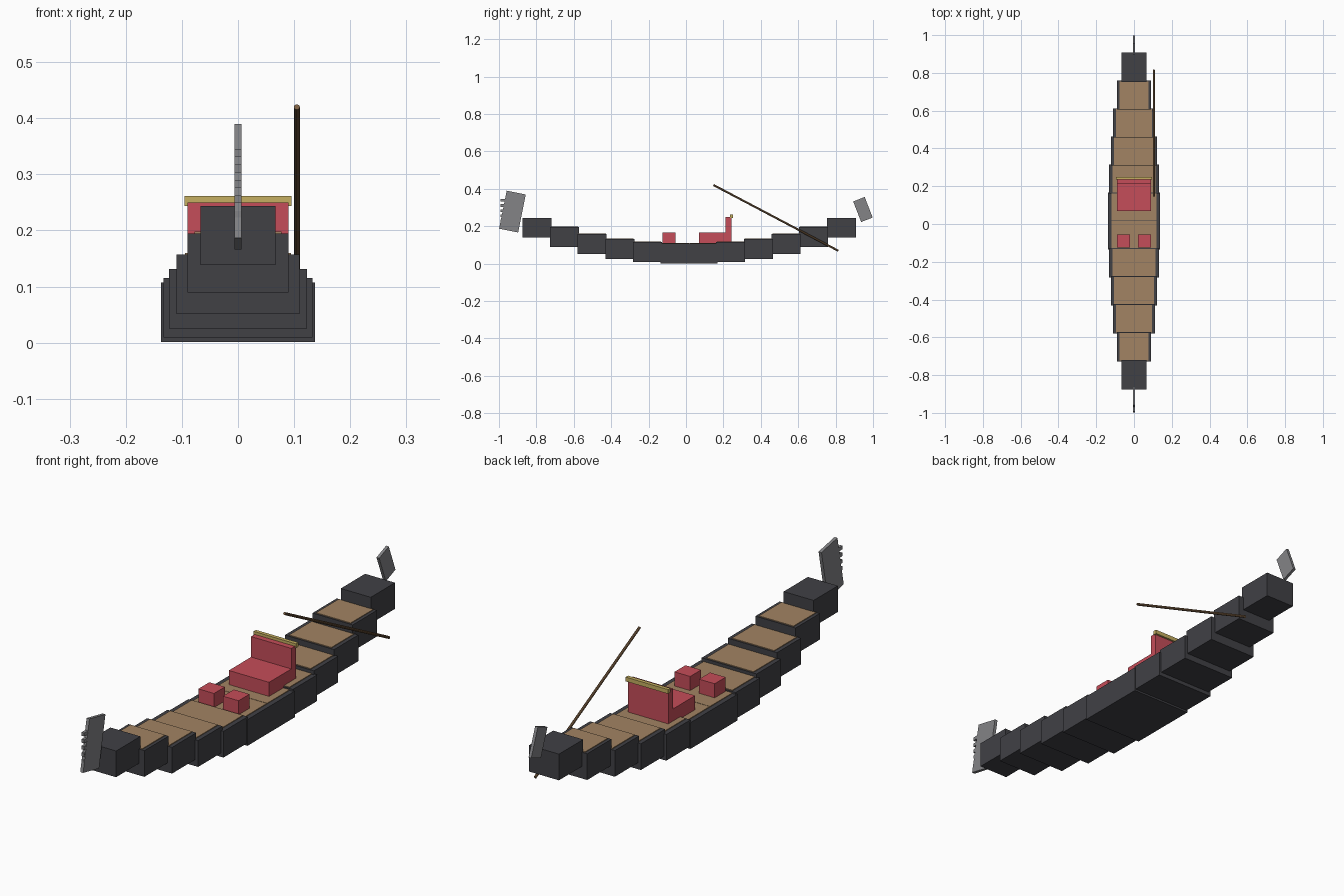
import bpy
from math import atan2, hypot
from mathutils import Vector

cube = bpy.data.objects.get("Cube")
if cube:
    bpy.data.objects.remove(cube, do_unlink=True)


def material(name, rgb):
    m = bpy.data.materials.new(name)
    m.use_nodes = True
    m.diffuse_color = (*rgb, 1)
    m.node_tree.nodes["Principled BSDF"].inputs["Base Color"].default_value = (*rgb, 1)
    return m


BLACK = material("black_lacquer", (0.052, 0.052, 0.06))
WOOD = material("deck_wood", (0.36, 0.23, 0.125))
RED = material("red_upholstery", (0.56, 0.075, 0.1))
GOLD = material("gold_trim", (0.56, 0.43, 0.12))
STEEL = material("grey_steel", (0.23, 0.23, 0.24))
OAR = material("oar_wood", (0.2, 0.115, 0.055))


def box(name, center, size, mat, tilt=0):
    bpy.ops.mesh.primitive_cube_add(size=1, location=center, rotation=(tilt, 0, 0))
    ob = bpy.context.object
    ob.name = name
    ob.scale = size
    ob.data.materials.append(mat)
    return ob


def span(name, x, y, z, mat):
    """Box given by its low and high bounds."""
    pairs = (x, y, z)
    return box(name, [(a + b) / 2 for a, b in pairs], [b - a for a, b in pairs], mat)


# Hull: stepped blocks that rise and narrow toward both ends
MID, STEP, LENGTH, HEIGHT = 0.0165, 0.148, 0.155, 0.106
tops = [0.107, 0.115, 0.131, 0.157, 0.195, 0.244]
halves = [0.137, 0.133, 0.123, 0.11, 0.09, 0.067]
for side, end in ((-1, "front"), (1, "back")):
    for i, (top, half) in enumerate(zip(tops, halves)):
        y = MID + side * (i + 0.5) * STEP
        box(f"{end}_hull_{i + 1}", (0, y, top - HEIGHT / 2), (2 * half, LENGTH, HEIGHT), BLACK)
        # Deck panels on all but the end blocks
        if i < len(tops) - 1:
            box(f"{end}_deck_{i + 1}", (0, y, top), (1.72 * half, STEP - 0.002, 0.006), WOOD)

# Bow blade with a row of teeth
box("bow_blade", (0, -0.928, 0.278), (0.013, 0.104, 0.207), STEEL, -0.197)
for i in range(5):
    box(f"bow_tooth_{i + 1}", (0, -0.975, 0.338 - 0.0275 * i), (0.012, 0.034, 0.014), STEEL)

# Stern blade
box("stern_blade", (0, 0.946, 0.289), (0.012, 0.066, 0.118), STEEL, 0.37)

# Bench with backrest and gilded rail
span("bench_seat", (-0.09, 0.09), (0.07, 0.22), (0.1, 0.167), RED)
span("bench_back", (-0.09, 0.09), (0.212, 0.242), (0.1, 0.25), RED)
span("bench_rail", (-0.095, 0.095), (0.235, 0.25), (0.244, 0.261), GOLD)

# Pair of stools
for x, side in ((-0.055, "right"), (0.055, "left")):
    span(f"{side}_stool", (x - 0.035, x + 0.035), (-0.125, -0.055), (0.1, 0.167), RED)

# Slanted oar on the left side
a, b = Vector((0.105, 0.147, 0.42)), Vector((0.105, 0.815, 0.068))
d = a - b
bpy.ops.mesh.primitive_cylinder_add(vertices=8, radius=0.0055, depth=d.length,
                                    location=(a + b) / 2, rotation=(atan2(-d.y, d.z), 0, 0))
oar = bpy.context.object
oar.name = "oar"
oar.data.materials.append(OAR)
